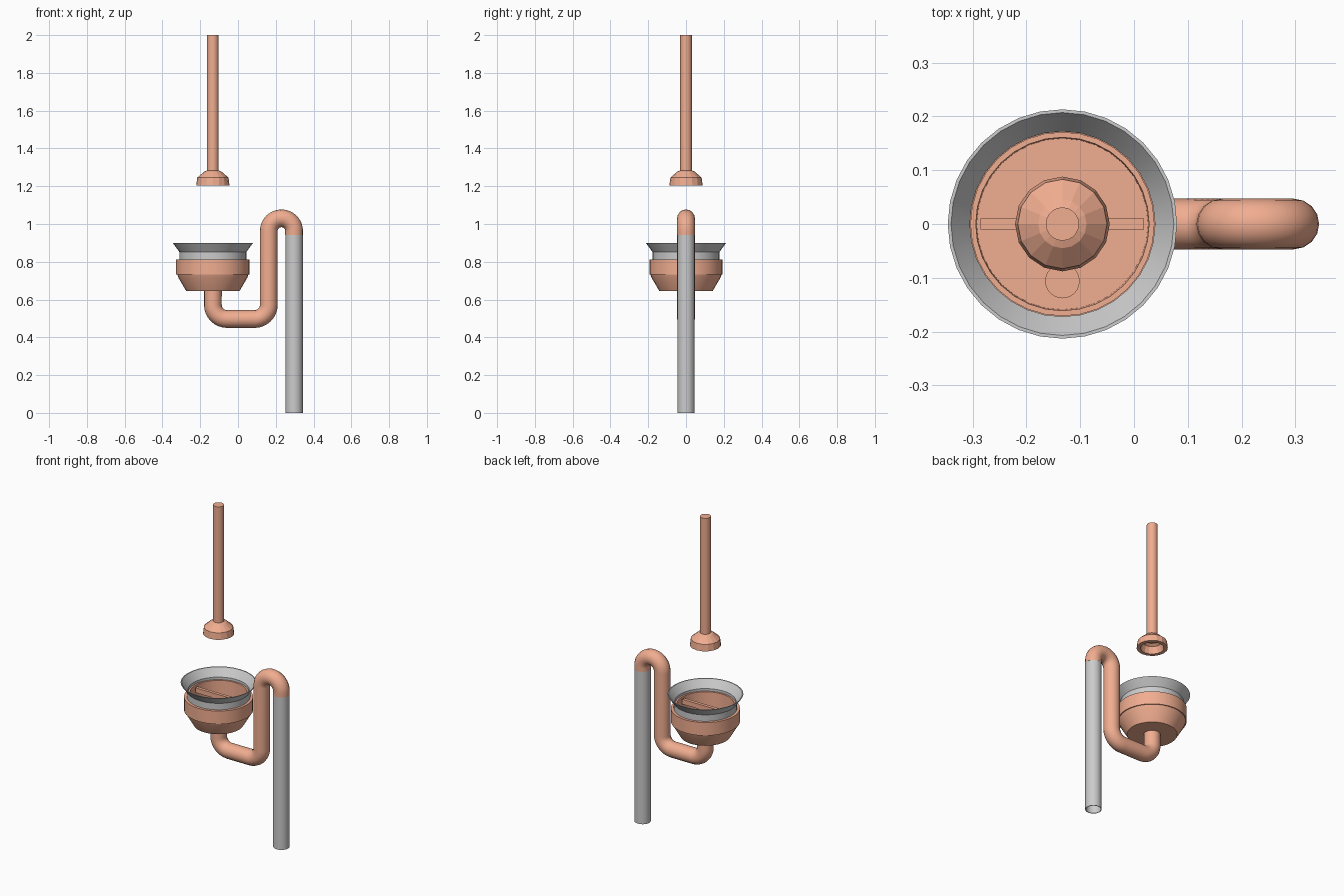
import bpy, math
from math import pi, sin, cos, radians

if "Cube" in bpy.data.objects:
    bpy.data.objects.remove(bpy.data.objects["Cube"])

AXIS = -0.133   # x of the bowl and spray head
RISER = 0.163   # x of the rising leg of the trap
OUTLET = 0.297  # x of the grey drain pipe

orange = bpy.data.materials.new("orange")
orange.diffuse_color = (0.88, 0.42, 0.28, 1)
orange.use_nodes = True
orange.node_tree.nodes["Principled BSDF"].inputs["Base Color"].default_value = orange.diffuse_color


def finish(ob, mat, angle):
    if mat:
        ob.data.materials.append(mat)
    bpy.ops.object.select_all(action='DESELECT')
    ob.select_set(True)
    bpy.context.view_layer.objects.active = ob
    if angle:
        bpy.ops.object.shade_smooth_by_angle(angle=radians(angle))
    return ob


def lathe(name, x, y, profile, sides, mat=None, closed=False, caps=False, angle=30):
    """Revolve (radius, z) points, listed from outside bottom upward."""
    n = len(profile)
    verts = [(x + r * cos(2 * pi * i / sides), y + r * sin(2 * pi * i / sides), z)
             for r, z in profile for i in range(sides)]
    faces = []
    for j in range(n if closed else n - 1):
        a, b = j * sides, ((j + 1) % n) * sides
        for i in range(sides):
            k = (i + 1) % sides
            faces.append((a + i, a + k, b + k, b + i))
    if caps:
        faces.append(tuple(reversed(range(sides))))
        faces.append(tuple(range((n - 1) * sides, n * sides)))
    me = bpy.data.meshes.new(name)
    me.from_pydata(verts, [], faces)
    ob = bpy.data.objects.new(name, me)
    bpy.context.collection.objects.link(ob)
    return finish(ob, mat, angle)


def arc(cx, cz, r, start, end, steps):
    return [(cx + r * cos(radians(start + (end - start) * i / steps)),
             cz + r * sin(radians(start + (end - start) * i / steps)))
            for i in range(steps + 1)]


def tube(name, path, radius, mat):
    cu = bpy.data.curves.new(name, 'CURVE')
    cu.dimensions = '3D'
    cu.bevel_depth = radius
    cu.bevel_resolution = 6
    cu.use_fill_caps = True
    sp = cu.splines.new('POLY')
    sp.points.add(len(path) - 1)
    for p, (x, z) in zip(sp.points, path):
        p.co = (x, 0, z, 1)
    ob = bpy.data.objects.new(name, cu)
    bpy.context.collection.objects.link(ob)
    bpy.ops.object.select_all(action='DESELECT')
    ob.select_set(True)
    bpy.context.view_layer.objects.active = ob
    bpy.ops.object.convert(target='MESH')
    return finish(bpy.context.object, mat, 40)


# Supply pipe hanging from above and its hollow bell-shaped mouth
lathe("supply_pipe", AXIS, 0, [(0.031, 1.25), (0.031, 2.0)], 20, orange, caps=True)
lathe("supply_mouth", AXIS, 0,
      [(0.088, 1.204), (0.083, 1.245), (0.045, 1.278), (0.028, 1.284),
       (0.028, 1.262), (0.055, 1.245), (0.066, 1.204)],
      16, orange, closed=True, angle=0)

# Grey flared funnel rim
lathe("funnel_rim", AXIS, 0,
      [(0.178, 0.80), (0.178, 0.853), (0.213, 0.90), (0.207, 0.90),
       (0.172, 0.853), (0.172, 0.80)], 32, closed=True)

# Bowl: collar, inner lip and floor
lathe("bowl_collar", AXIS, 0,
      [(0.194, 0.732), (0.194, 0.813), (0.171, 0.813), (0.171, 0.838),
       (0.161, 0.838), (0.159, 0.732)], 32, orange, closed=True)
lathe("bowl_base", AXIS, 0,
      [(0.141, 0.645), (0.182, 0.715), (0.189, 0.735)], 32, orange, caps=True)

# Crossbar and floor outlet inside the bowl
bpy.ops.mesh.primitive_cube_add(size=1, location=(AXIS, 0, 0.815))
bar = bpy.context.object
bar.name = "crossbar"
bar.scale = (0.304, 0.02, 0.03)
finish(bar, orange, 0)
lathe("floor_outlet", AXIS, -0.106, [(0.032, 0.73), (0.032, 0.745)], 24, orange, caps=True)

# Trap pipe: down, across, up and over into the drain
R = 0.075
LOW = 0.497
path = [(AXIS, 0.66)]
path += arc(AXIS + R, LOW + R, R, 180, 270, 8)
path += arc(RISER - R, LOW + R, R, -90, 0, 8)
path += arc((RISER + OUTLET) / 2, 0.963, (OUTLET - RISER) / 2, 180, 0, 16)
path += [(OUTLET, 0.942)]
tube("trap_pipe", path, 0.047, orange)

# Grey drain pipe, open at the bottom
lathe("drain_pipe", OUTLET, 0,
      [(0.046, 0), (0.046, 0.943), (0.042, 0.943), (0.042, 0)], 28, closed=True)
